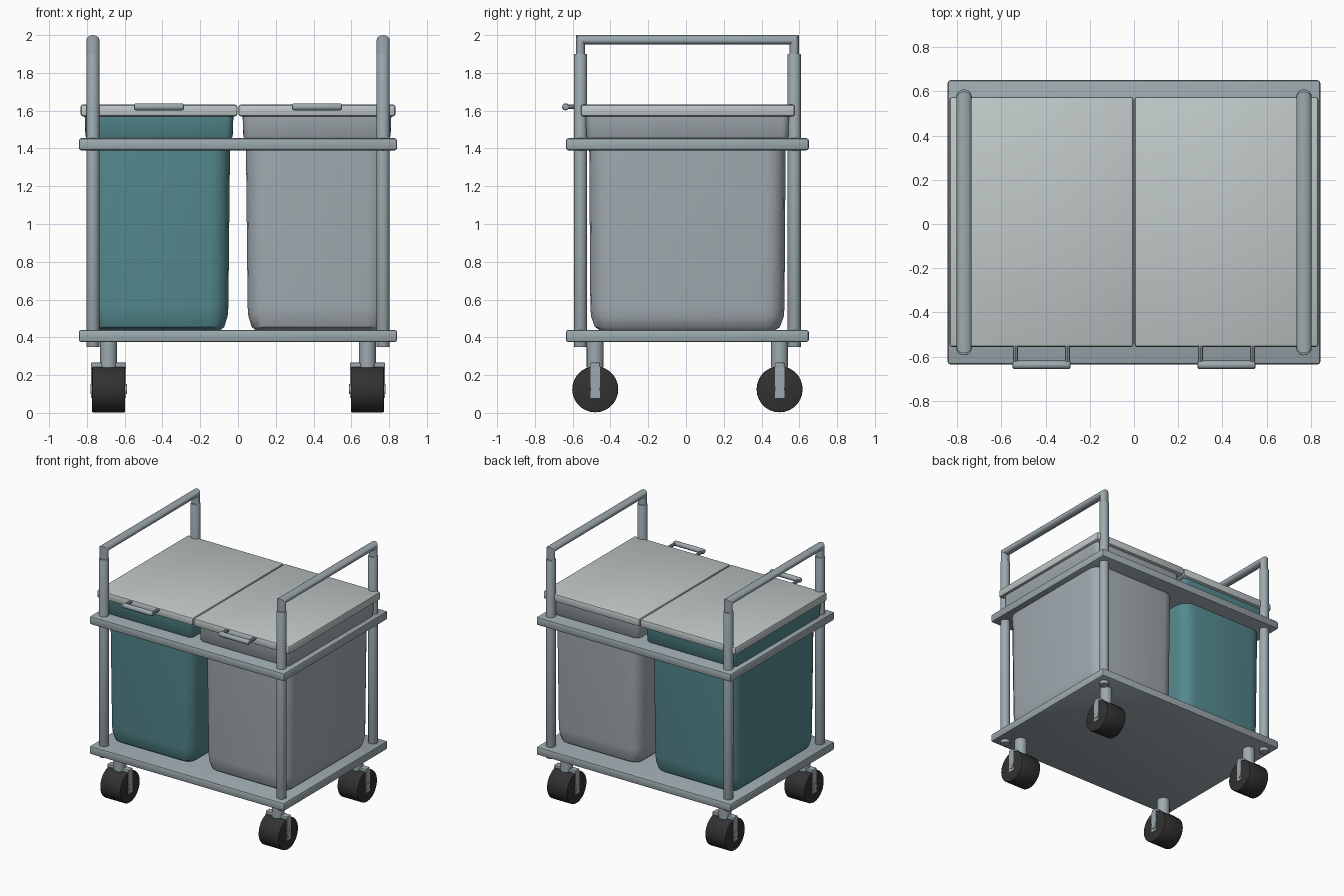
import bpy, bmesh, math
from mathutils import Matrix, Vector

if "Cube" in bpy.data.objects:
    bpy.data.objects.remove(bpy.data.objects["Cube"])

CY = 0.0075  # centre line of the cart in depth


def material(name, rgb):
    lin = [((c / 255 + 0.055) / 1.055) ** 2.4 for c in rgb]
    m = bpy.data.materials.new(name)
    m.diffuse_color = (*lin, 1)
    m.use_nodes = True
    m.node_tree.nodes["Principled BSDF"].inputs["Base Color"].default_value = m.diffuse_color
    return m


METAL = material("grey_metal", (157, 170, 175))
LID = material("pale_lid", (192, 200, 200))
GREY = material("grey_bin", (162, 171, 177))
TEAL = material("teal_bin", (84, 137, 142))
RUBBER = material("black_rubber", (50, 50, 50))


def finish(name, bm, mat):
    bmesh.ops.recalc_face_normals(bm, faces=bm.faces)
    me = bpy.data.meshes.new(name)
    bm.to_mesh(me)
    bm.free()
    me.materials.append(mat)
    ob = bpy.data.objects.new(name, me)
    bpy.context.collection.objects.link(ob)
    return ob


def box(name, lo, hi, mat, bevel=0.0, segments=2):
    lo, hi = Vector(lo), Vector(hi)
    bm = bmesh.new()
    bmesh.ops.create_cube(bm, size=1, matrix=Matrix.Translation((lo + hi) / 2)
                          @ Matrix.Diagonal((*(hi - lo), 1)))
    if bevel:
        bmesh.ops.bevel(bm, geom=bm.edges[:], offset=bevel, segments=segments,
                        profile=0.5, affect='EDGES')
    return finish(name, bm, mat)


def rod(name, a, b, r, mat, sides=20, bevel=0.0):
    a, b = Vector(a), Vector(b)
    rot = (b - a).to_track_quat('Z', 'Y').to_matrix().to_4x4()
    bm = bmesh.new()
    bmesh.ops.create_cone(bm, cap_ends=True, segments=sides, radius1=r, radius2=r,
                          depth=(b - a).length,
                          matrix=Matrix.Translation((a + b) / 2) @ rot)
    if bevel:
        rims = [e for e in bm.edges if any(len(f.verts) > 4 for f in e.link_faces)]
        bmesh.ops.bevel(bm, geom=rims, offset=bevel, segments=2, profile=0.5,
                        affect='EDGES')
    return finish(name, bm, mat)


def skin(name, rings, mat):
    """Join equal rings of points into a closed tube with capped ends."""
    bm = bmesh.new()
    loops = [[bm.verts.new(p) for p in ring] for ring in rings]
    n = len(loops[0])
    for u, v in zip(loops, loops[1:]):
        for i in range(n):
            j = (i + 1) % n
            bm.faces.new((u[i], u[j], v[j], v[i]))
    bm.faces.new(loops[0])
    bm.faces.new(loops[-1])
    return finish(name, bm, mat)


def round_rect(cx, hx, hy, r, z, steps=4):
    pts = []
    for k, (sx, sy) in enumerate(((1, 1), (-1, 1), (-1, -1), (1, -1))):
        for i in range(steps + 1):
            a = math.pi / 2 * (k + i / steps)
            pts.append((cx + sx * (hx - r) + r * math.cos(a),
                        CY + sy * (hy - r) + r * math.sin(a), z))
    return pts


# Two shelves
for name, z in (("bottom_shelf", 0.375), ("top_shelf", 1.39)):
    box(name, (-0.842, -0.635, z), (0.842, 0.65, z + 0.064), METAL, 0.012)

for s, side in ((-1, "left"), (1, "right")):
    # Posts and push handle
    px, py = 0.768 * s, 0.566
    for t, end in ((-1, "front"), (1, "back")):
        rod(f"{side}_{end}_post", (px, CY + t * py, 0.348), (px, CY + t * py, 1.9),
            0.035, METAL, 20, 0.004)
    rings = []
    for t, z, k in ((-1, 1.88, 0), (-1, 1.975, 1), (1, 1.975, 1), (1, 1.88, 0)):
        ring = []
        for i in range(20):
            a = 2 * math.pi * i / 20
            off = 0.025 * math.sin(a)
            ring.append((px + 0.034 * math.cos(a), CY + t * (py + off), z + k * off))
        rings.append(ring)
    skin(f"{side}_push_handle", rings, METAL)

    # Bin body and its wider rim
    bx = 0.418 * s
    mat = TEAL if s < 0 else GREY
    skin(f"{side}_bin", [round_rect(bx, hx, hy, r, z) for hx, hy, r, z in (
        (0.325, 0.465, 0.06, 0.438), (0.345, 0.49, 0.08, 0.455),
        (0.363, 0.51, 0.10, 0.51), (0.367, 0.514, 0.10, 0.56),
        (0.376, 0.52, 0.10, 1.42))], mat)
    skin(f"{side}_bin_rim", [round_rect(bx, hx, hy, r, z) for hx, hy, r, z in (
        (0.380, 0.527, 0.03, 1.45), (0.390, 0.537, 0.04, 1.465),
        (0.394, 0.541, 0.04, 1.58))], mat)

    # Lid with a small grip at the front
    x0, x1 = sorted((0.003 * s, 0.833 * s))
    box(f"{side}_lid", (x0, -0.556, 1.57), (x1, 0.575, 1.632), LID, 0.012)
    rod(f"{side}_grip_bar", (bx - 0.132, -0.637, 1.62), (bx + 0.132, -0.637, 1.62),
        0.019, METAL, 12, 0.01)
    for t in (-1, 1):
        rod(f"{side}_grip_stub", (bx + t * 0.118, -0.637, 1.62),
            (bx + t * 0.118, -0.55, 1.62), 0.012, METAL, 10)

    # Casters
    wx = 0.685 * s
    for t, end in ((-1, "front"), (1, "back")):
        n, wy = f"{side}_{end}", CY + t * 0.488
        rod(n + "_wheel", (wx - 0.088, wy, 0.125), (wx + 0.088, wy, 0.125),
            0.122, RUBBER, 28, 0.006)
        rod(n + "_caster_stem", (wx, wy, 0.24), (wx, wy, 0.385), 0.045, METAL)
        box(n + "_fork_top", (wx - 0.092, wy - 0.025, 0.24),
            (wx + 0.092, wy + 0.025, 0.266), METAL, 0.004)
        for q in (-1, 1):
            ax = wx + q * 0.083
            box(n + "_fork_arm", (ax - 0.009, wy - 0.025, 0.08),
                (ax + 0.009, wy + 0.025, 0.25), METAL)
        rod(n + "_axle", (wx - 0.097, wy, 0.127), (wx + 0.097, wy, 0.127),
            0.026, METAL, 16)

# Smooth the rounded parts, keep hard edges
bpy.ops.object.select_all(action='SELECT')
bpy.context.view_layer.objects.active = bpy.context.selected_objects[0]
bpy.ops.object.shade_smooth_by_angle(angle=math.radians(35))
